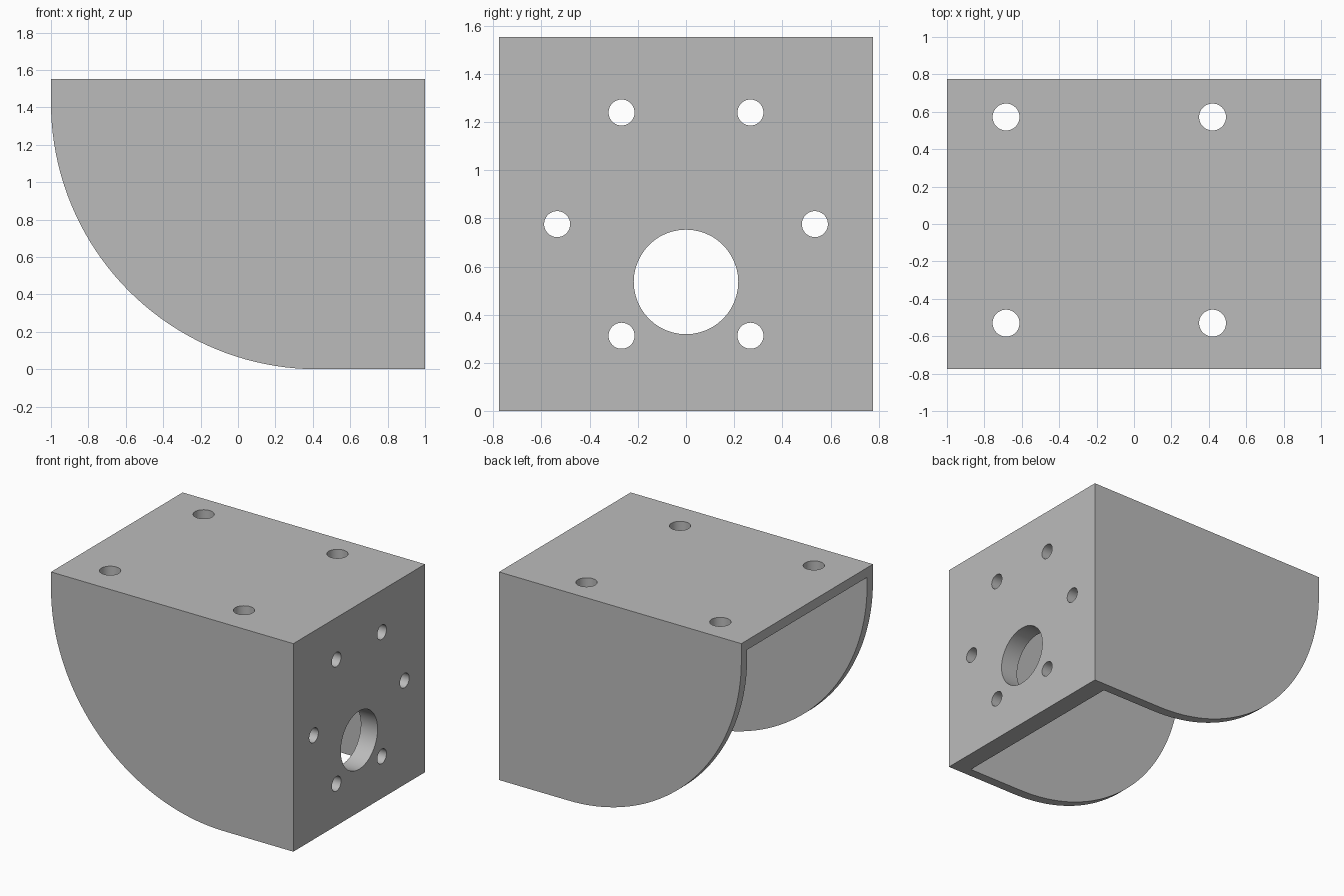
import bpy, bmesh, math
from mathutils import Matrix

if "Cube" in bpy.data.objects:
    bpy.data.objects.remove(bpy.data.objects["Cube"])

H = 1.552          # overall height
W = 0.776          # half width
T_SIDE, T_TOP, T_FACE = 0.069, 0.072, 0.138
R = 1.425          # corner radius of the side cheeks

grey = bpy.data.materials.new("plain grey")
grey.diffuse_color = (0.5, 0.5, 0.5, 1)
grey.use_nodes = True
grey.node_tree.nodes["Principled BSDF"].inputs["Base Color"].default_value = grey.diffuse_color


def finish(name, bm):
    bmesh.ops.recalc_face_normals(bm, faces=bm.faces)
    me = bpy.data.meshes.new(name)
    bm.to_mesh(me)
    bm.free()
    ob = bpy.data.objects.new(name, me)
    bpy.context.collection.objects.link(ob)
    me.materials.append(grey)
    return ob


def prism(name, pts, y0, y1):
    """Extrude an x-z outline along y."""
    bm = bmesh.new()
    f = bm.faces.new([bm.verts.new((x, y0, z)) for x, z in pts])
    g = bmesh.ops.extrude_face_region(bm, geom=[f])
    bmesh.ops.translate(bm, vec=(0, y1 - y0, 0),
                        verts=[v for v in g["geom"] if isinstance(v, bmesh.types.BMVert)])
    return finish(name, bm)


def drill(name, holes, axis):
    """One hidden cutter made of cylinders: (position, radius)."""
    bm = bmesh.new()
    rot = Matrix.Rotation(math.pi / 2, 4, 'Y') if axis == 'X' else Matrix.Identity(4)
    for pos, r in holes:
        bmesh.ops.create_cone(bm, cap_ends=True, segments=48, radius1=r, radius2=r,
                              depth=0.5, matrix=Matrix.Translation(pos) @ rot)
    ob = finish(name, bm)
    ob.hide_render = True
    ob.hide_set(True)
    return ob


# Bracket body: outline with a large rounded lower corner
N = 40
outline = [(1, 0), (1, H), (-1, H)]
for i in range(N + 1):
    a = math.pi + math.pi / 2 * i / N
    outline.append((-1 + R + R * math.cos(a), R + R * math.sin(a)))
bracket = prism("bracket", outline, -W, W)

# Hollow between the cheeks, open at the back and below
hollow = prism("hollow_cutter",
               [(-1.5, -0.5), (1 - T_FACE, -0.5), (1 - T_FACE, H - T_TOP), (-1.5, H - T_TOP)],
               -W + T_SIDE, W - T_SIDE)
hollow.hide_render = True
hollow.hide_set(True)

# Mounting holes in the top plate
top_holes = drill("top_hole_cutter",
                  [((x, y, H), 0.072) for x in (-0.684, 0.42) for y in (-0.53, 0.572)], 'Z')

# Ring of six screw holes and an offset shaft hole in the face plate
ring = [((1, 0.535 * math.cos(i * math.pi / 3), H / 2 + 0.535 * math.sin(i * math.pi / 3)), 0.054)
        for i in range(6)]
face_holes = drill("face_hole_cutter", ring, 'X')
shaft_hole = drill("shaft_hole_cutter", [((1, 0, 0.536), 0.217)], 'X')

for cutter in (hollow, top_holes, face_holes, shaft_hole):
    m = bracket.modifiers.new(cutter.name, 'BOOLEAN')
    m.operation = 'DIFFERENCE'
    m.solver = 'EXACT'
    m.object = cutter

# Smooth the curved walls, keep corners sharp
bpy.context.view_layer.objects.active = bracket
bracket.select_set(True)
for m in list(bracket.modifiers):
    bpy.ops.object.modifier_apply(modifier=m.name)
bpy.ops.object.shade_smooth_by_angle(angle=math.radians(30))
for cutter in (hollow, top_holes, face_holes, shaft_hole):
    bpy.data.objects.remove(cutter)
